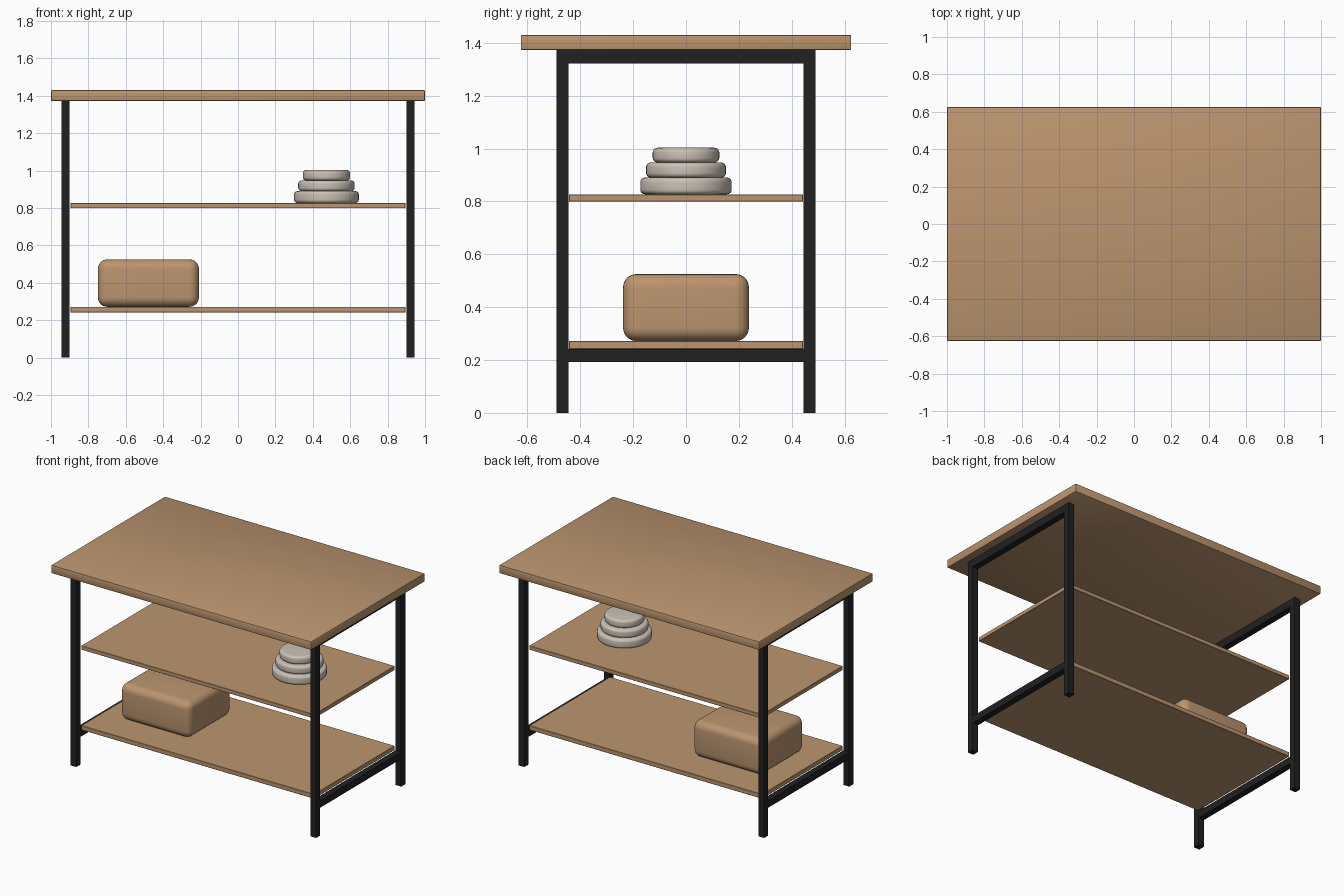
import bpy
import math

cube = bpy.data.objects.get("Cube")
if cube:
    bpy.data.objects.remove(cube, do_unlink=True)


def material(name, rgb):
    mat = bpy.data.materials.new(name)
    mat.use_nodes = True
    color = (*rgb, 1.0)
    mat.diffuse_color = color
    mat.node_tree.nodes["Principled BSDF"].inputs["Base Color"].default_value = color
    return mat


wood = material("warm wood", (0.50, 0.30, 0.16))
metal = material("black metal", (0.015, 0.015, 0.015))
ceramic = material("pale ceramic", (0.60, 0.54, 0.47))


def finish(obj, name, mat, bevel, segments):
    """Name, colour, bevel and smooth a new part."""
    obj.name = name
    obj.data.materials.append(mat)
    if bevel:
        mod = obj.modifiers.new("Rounded edges", 'BEVEL')
        mod.width = bevel
        mod.segments = segments
        mod.limit_method = 'ANGLE'
        mod.angle_limit = math.radians(40)
        bpy.ops.object.modifier_apply(modifier=mod.name)
        bpy.ops.object.shade_smooth_by_angle(angle=math.radians(35))
    return obj


def box(name, x, y, z, mat, bevel=0, segments=1):
    """Box spanning the given (low, high) range on each axis."""
    spans = (x, y, z)
    bpy.ops.mesh.primitive_cube_add(size=1, location=[(a + b) / 2 for a, b in spans])
    obj = bpy.context.object
    obj.scale = [b - a for a, b in spans]
    bpy.ops.object.transform_apply(location=False, rotation=False, scale=True)
    return finish(obj, name, mat, bevel, segments)


def disc(name, radius, low, high, mat, bevel):
    bpy.ops.mesh.primitive_cylinder_add(
        vertices=48, radius=radius, depth=high - low,
        location=(0.473, 0, (low + high) / 2))
    return finish(bpy.context.object, name, mat, bevel, 5)


# Tabletop and two shelves
box("tabletop", (-1, 1), (-0.625, 0.625), (1.372, 1.43), wood, 0.006, 2)
for name, low, high in (("lower_shelf", 0.241, 0.272), ("upper_shelf", 0.799, 0.827)):
    box(name, (-0.896, 0.896), (-0.443, 0.443), (low, high), wood, 0.002, 1)

# Two end frames, each with two legs and two rails
for side, sx in (("left", 1), ("right", -1)):
    x = sorted((sx * 0.9, sx * 0.944))
    for end, sy in (("front", -1), ("back", 1)):
        y = sorted((sy * 0.445, sy * 0.49))
        box(f"{end}_{side}_leg", x, y, (0, 1.372), metal)
    for level, low, high in (("lower", 0.193, 0.241), ("upper", 1.321, 1.372)):
        box(f"{level}_{side}_rail", x, (-0.445, 0.445), (low, high), metal)

# Rounded storage box on the lower shelf
box("storage_box", (-0.749, -0.209), (-0.238, 0.238), (0.272, 0.525), wood, 0.05, 6)

# Stacked dishes on the upper shelf
for i, (radius, low, high) in enumerate(
        ((0.173, 0.827, 0.89), (0.151, 0.89, 0.947), (0.126, 0.947, 1.003))):
    disc(f"dish_{i + 1}", radius, low, high, ceramic, 0.018)
